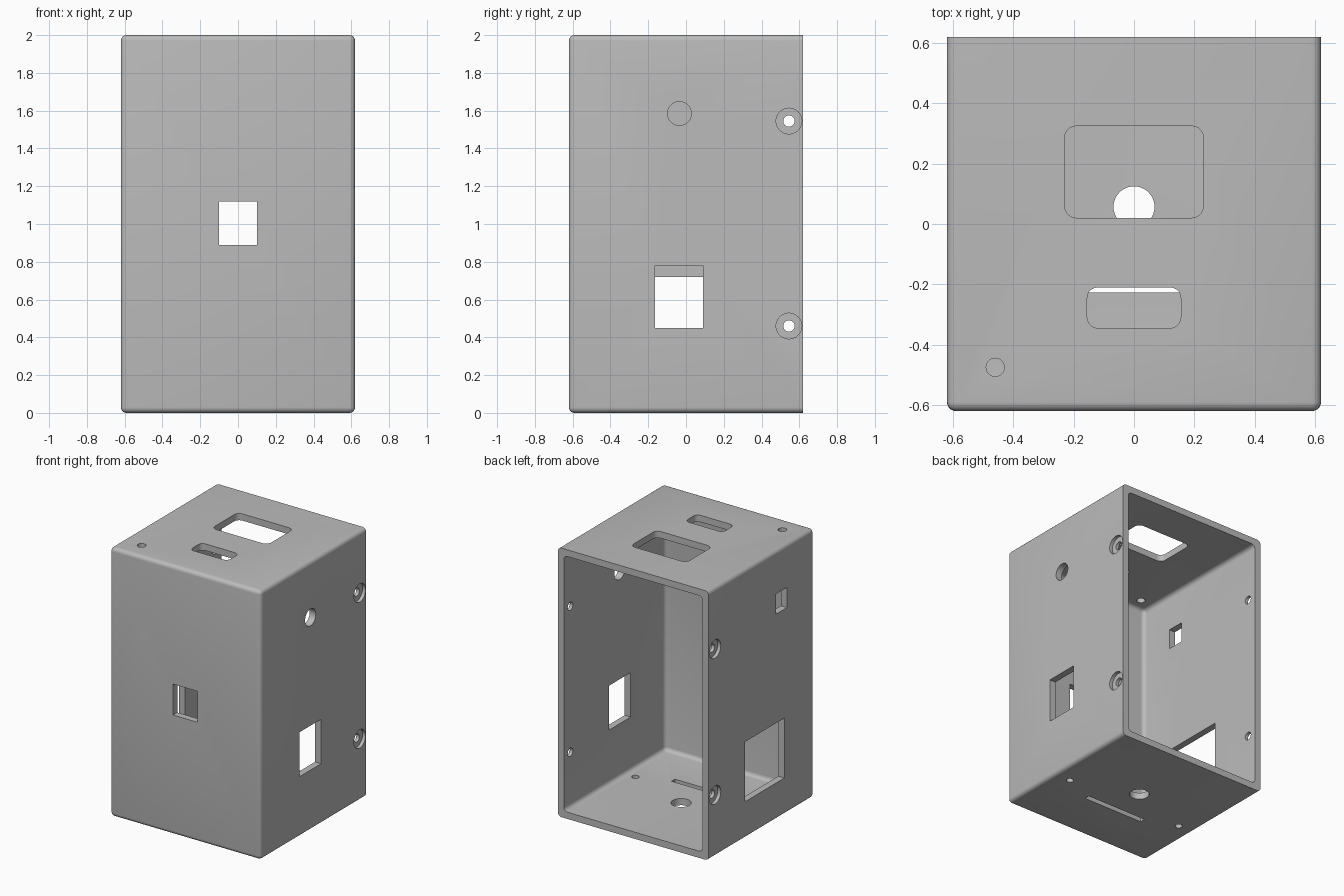
import bpy, bmesh, math
from mathutils import Matrix, Vector

if "Cube" in bpy.data.objects:
    bpy.data.objects.remove(bpy.data.objects["Cube"])

HW, H, T = 0.62, 2.0, 0.05      # half width, height, wall thickness

grey = bpy.data.materials.new("grey plastic")
grey.diffuse_color = (0.5, 0.5, 0.5, 1)
grey.use_nodes = True
grey.node_tree.nodes["Principled BSDF"].inputs["Base Color"].default_value = grey.diffuse_color


def block(name, lo, hi, radius=0, keep=None, segments=5):
    """Box between two corners; edges chosen by keep(a, b) are rounded."""
    lo, hi = Vector(lo), Vector(hi)
    bm = bmesh.new()
    bmesh.ops.create_cube(bm, size=1)
    for v in bm.verts:
        v.co = (lo + hi) / 2 + Vector(c * d for c, d in zip(v.co, hi - lo))
    if radius:
        edges = [e for e in bm.edges if keep(e.verts[0].co, e.verts[1].co)]
        bmesh.ops.bevel(bm, geom=edges, offset=radius, segments=segments,
                        profile=0.5, affect='EDGES')
    return finish(name, bm)


def drill(name, centre, radius, depth, axis):
    """Cylinder along X or Z."""
    bm = bmesh.new()
    bmesh.ops.create_cone(bm, cap_ends=True, segments=40, radius1=radius,
                          radius2=radius, depth=depth)
    turn = Matrix.Rotation(math.pi / 2, 4, 'Y') if axis == 'X' else Matrix()
    bm.transform(Matrix.Translation(centre) @ turn)
    return finish(name, bm)


def finish(name, bm):
    mesh = bpy.data.meshes.new(name)
    bm.to_mesh(mesh)
    bm.free()
    mesh.materials.append(grey)
    ob = bpy.data.objects.new(name, mesh)
    bpy.context.collection.objects.link(ob)
    return ob


def not_back(limit):
    return lambda a, b: not (a.y > limit and b.y > limit)


def upright(a, b):
    return abs(a.z - b.z) > 0.01


# Shell with rounded edges, open and square at the back
case = block("case", (-HW, -HW, 0), (HW, HW, H), 0.03, not_back(HW - 0.01))

cutters = [block("cavity", (-HW + T, -HW + T, T), (HW - T, HW + 0.2, H - T),
                 0.03, not_back(HW))]

# Front window
cutters.append(block("front_window", (-0.1, -0.8, 0.89), (0.1, -0.5, 1.12)))

# Right side: port and button hole
cutters.append(block("right_port", (0.5, -0.165, 0.45), (0.8, 0.09, 0.78)))
cutters.append(drill("button_hole", (0.65, -0.035, 1.585), 0.063, 0.3, 'X'))

# Left side: large and small ports
cutters.append(block("left_port", (-0.8, -0.27, 0.275), (-0.5, 0.19, 0.72)))
cutters.append(block("left_small_port", (-0.8, -0.3, 1.53), (-0.5, -0.17, 1.68)))

# Counterbored screw holes near the open back
for side in (-1, 1):
    for z in (0.46, 1.545):
        cutters.append(drill("screw_hole", (side * 0.65, 0.545, z), 0.03, 0.3, 'X'))
        cutters.append(drill("screw_recess", (side * (HW + 0.075), 0.545, z),
                             0.068, 0.2, 'X'))

# Top openings
cutters.append(block("top_window", (-0.23, 0.02, 1.9), (0.23, 0.325, 2.1), 0.04, upright))
cutters.append(block("top_slot", (-0.155, -0.345, 1.9), (0.155, -0.21, 2.1), 0.035, upright))
cutters.append(drill("top_hole", (-0.46, -0.475, 2), 0.03, 0.2, 'Z'))

# Bottom openings
cutters.append(drill("cable_hole", (0, 0.057, 0), 0.068, 0.2, 'Z'))
cutters.append(block("bottom_slot", (-0.25, -0.227, -0.1), (0.25, -0.187, 0.1)))
for x in (-0.49, 0.49):
    cutters.append(drill("bottom_hole", (x, -0.105, 0), 0.025, 0.2, 'Z'))

# Cut everything, then drop the cutters
for c in cutters:
    m = case.modifiers.new(c.name, 'BOOLEAN')
    m.operation, m.solver, m.object = 'DIFFERENCE', 'EXACT', c
bpy.context.view_layer.update()
result = bpy.data.meshes.new_from_object(
    case.evaluated_get(bpy.context.evaluated_depsgraph_get()))
case.modifiers.clear()
case.data = result
for c in cutters:
    bpy.data.objects.remove(c)

# Smooth the rounded edges only
bpy.context.view_layer.objects.active = case
case.select_set(True)
bpy.ops.object.shade_smooth_by_angle(angle=math.radians(30))
